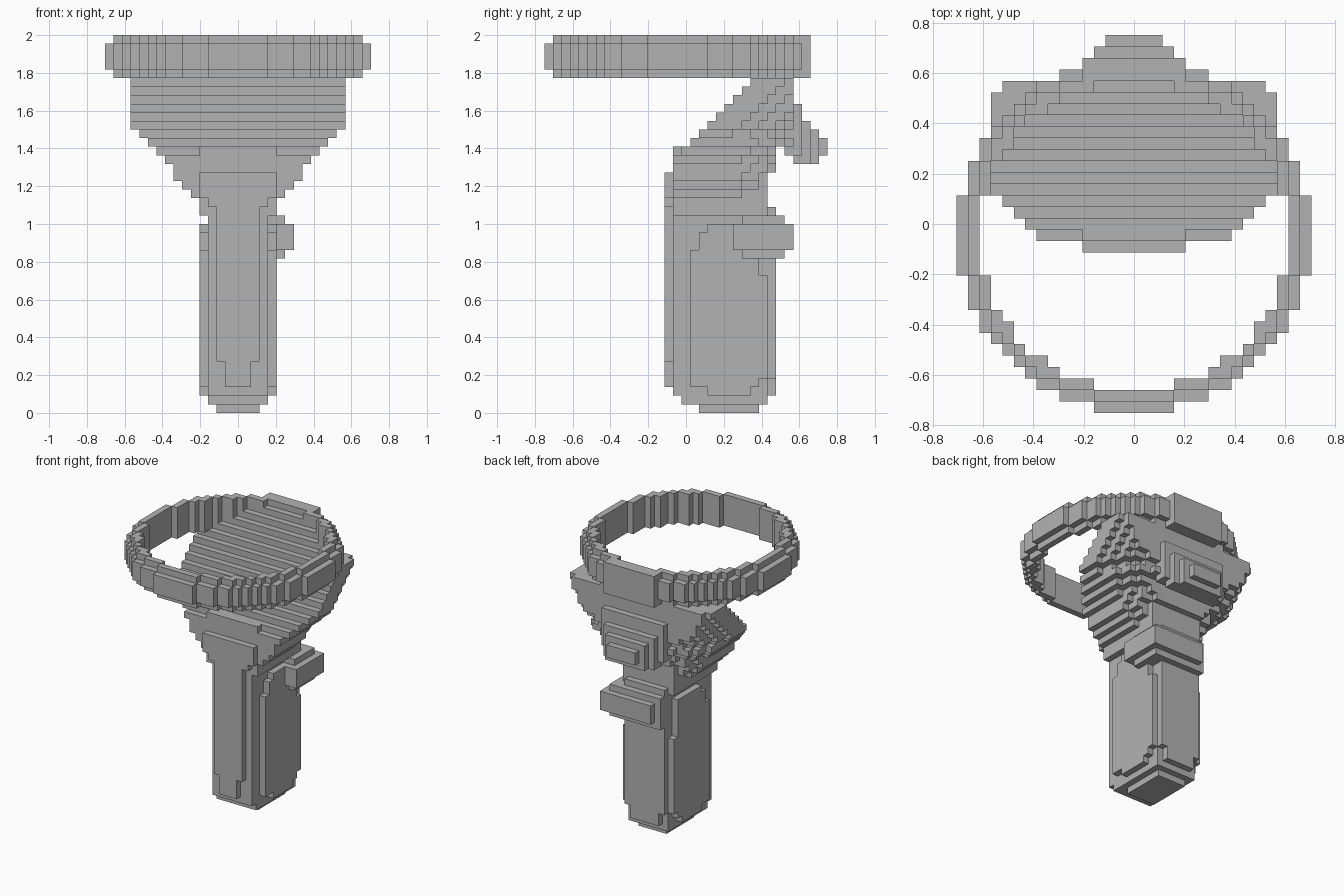
import bpy
import bmesh
from math import radians
from mathutils import Vector

if "Cube" in bpy.data.objects:
    bpy.data.objects.remove(bpy.data.objects["Cube"], do_unlink=True)

UNIT = 2 / 44          # edge of one block
claimed = set()        # blocks already used by a part
parts = {}

grey = bpy.data.materials.new("plain_grey")
grey.use_nodes = True
tone = (0.45, 0.45, 0.45, 1)
grey.diffuse_color = tone
grey.node_tree.nodes["Principled BSDF"].inputs["Base Color"].default_value = tone


def box(x0, x1, y0, y1, z0, z1):
    """Blocks between inclusive x and y limits, z1 excluded."""
    return {(x, y, z) for x in range(x0, x1 + 1)
            for y in range(y0, y1 + 1) for z in range(z0, z1)}


def slab(half, y0, y1, z0, z1):
    return box(-half, half, y0, y1, z0, z1)


def add_part(name, cells):
    parts[name] = cells - claimed
    claimed.update(cells)


def build(name, cells):
    """Skin the outer sides of the blocks and merge flat areas."""
    bm = bmesh.new()
    for cell in cells:
        for axis in range(3):
            for sign in (-1, 1):
                step = [0, 0, 0]
                step[axis] = sign
                if tuple(c + s for c, s in zip(cell, step)) in claimed:
                    continue
                n = Vector(step)
                u = Vector([float(i == (axis + 1) % 3) for i in range(3)])
                v = n.cross(u)
                mid = Vector(cell) + Vector((0, 0, 0.5)) + n / 2
                bm.faces.new([bm.verts.new((mid + (u * a + v * b) / 2) * UNIT)
                              for a, b in ((-1, -1), (1, -1), (1, 1), (-1, 1))])
    bmesh.ops.remove_doubles(bm, verts=bm.verts, dist=UNIT / 10)
    bmesh.ops.dissolve_limit(bm, angle_limit=radians(1),
                             verts=bm.verts, edges=bm.edges)
    mesh = bpy.data.meshes.new(name)
    bm.to_mesh(mesh)
    bm.free()
    mesh.materials.append(grey)
    bpy.context.collection.objects.link(bpy.data.objects.new(name, mesh))


# Open ring with softened outer edges and a flat tab behind
ring = set()
for x, y, z in slab(15, -16, 14, 39, 44):
    outer = 14.5 if z in (39, 43) else 15.5
    if 13.5 ** 2 < x * x + (y + 1) ** 2 < outer ** 2:
        ring.add((x, y, z))
ring |= slab(4, 13, 14, 39, 44)
add_part("ring", ring)

# Sloped scoop flaring from the neck to the ring
scoop = set()
for x, y, z in slab(13, -2, 13, 23, 44):
    start = max(-2 if z < 28 else -1, z - 30)
    half = 4 if z < 25 else min(12, z - 20 if z < 28 else max(7, z - 21))
    back = 9 if z < 28 else 10 if z < 31 else 12 if z < 39 else 13
    if not start <= y <= back:
        continue
    if z >= 39:
        inside = x * x + (y + 1) ** 2 < 14.5 ** 2
    else:
        power = 2 if z > 31 else 4
        depth = min(1, (y - start) / 11.5)
        inside = abs(x) <= half * (1 - depth ** power) ** (1 / power) + 0.5
        if y == -2:
            inside = abs(x) <= (2 if z < 24 else 3 if z < 25 else 4)
    if inside:
        scoop.add((x, y, z))
add_part("scoop", scoop)

# Neck column behind the scoop
add_part("neck", slab(4, -1, 9, 23, 31) | slab(3, 9, 10, 28, 31))

# Stepped spur at the back of the scoop
add_part("rear_spur", slab(5, 12, 13, 30, 36) | slab(4, 14, 14, 29, 34)
         | slab(4, 13, 13, 29, 30) | slab(3, 15, 15, 29, 33)
         | slab(2, 16, 16, 30, 32))

# Handle: rounded bottom, front strip, side panels and back face
add_part("handle", slab(2, 2, 8, 0, 1) | slab(3, 0, 9, 1, 2)
         | slab(3, -1, 9, 2, 23) | slab(1, -2, -2, 3, 6)
         | slab(2, -2, -2, 6, 23) | slab(2, 10, 10, 2, 4)
         | slab(3, 10, 10, 4, 24) | slab(4, 3, 7, 2, 22)
         | slab(4, 1, 8, 3, 19) | slab(4, 9, 9, 4, 16)
         | slab(4, 2, 8, 19, 21) | slab(4, 3, 8, 21, 22))

# Off-centre clip wrapped round the back corner
add_part("rear_clip", box(-2, 6, 6, 12, 19, 22) | box(-3, 5, 7, 11, 18, 23))

for part_name, part_cells in parts.items():
    build(part_name, part_cells)
